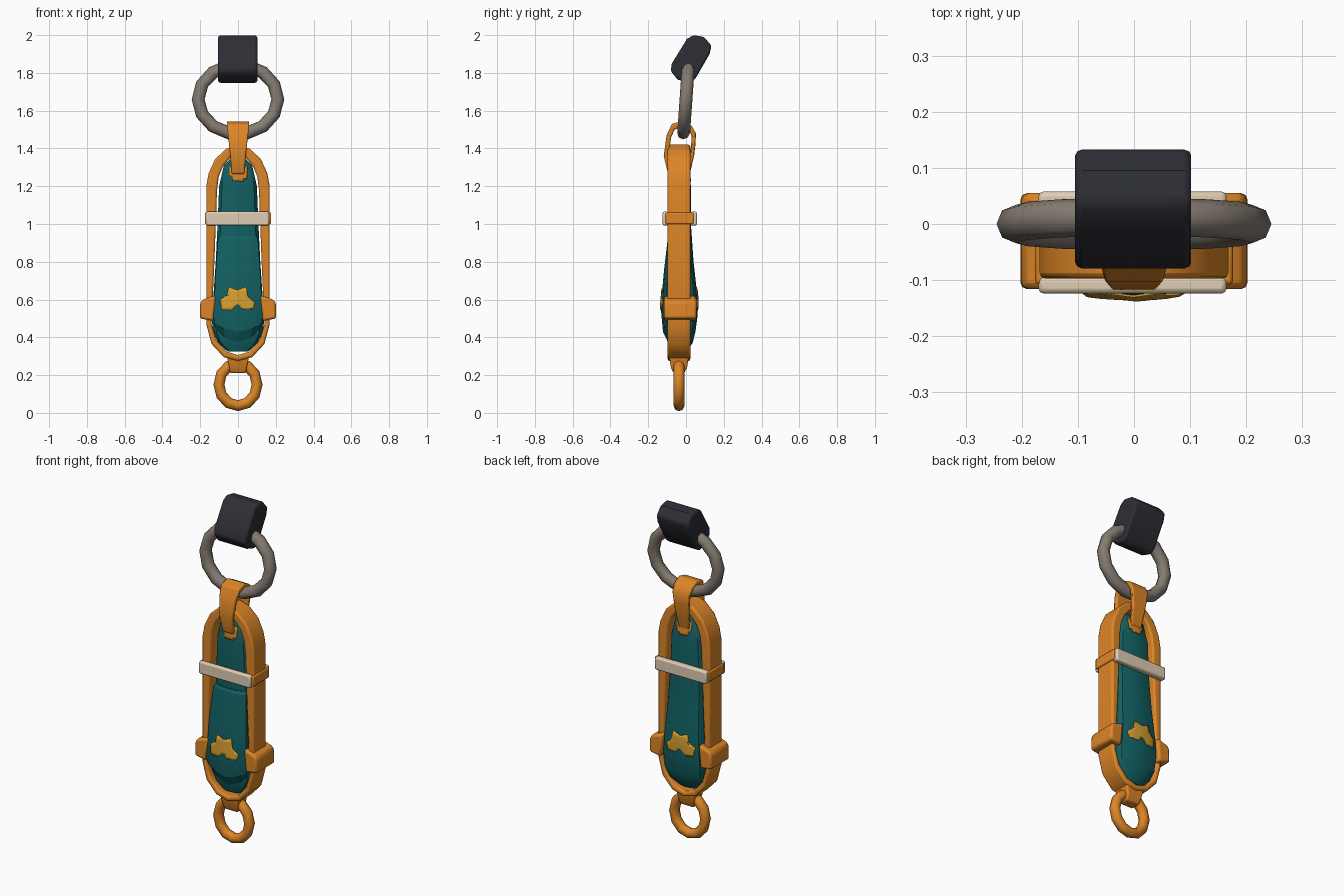
import bpy, bmesh, math
from mathutils import Vector
from mathutils.bvhtree import BVHTree

if "Cube" in bpy.data.objects:
    bpy.data.objects.remove(bpy.data.objects["Cube"])


def material(name, rgb):
    m = bpy.data.materials.new(name)
    m.diffuse_color = (*rgb, 1)
    m.use_nodes = True
    m.node_tree.nodes["Principled BSDF"].inputs["Base Color"].default_value = m.diffuse_color
    return m


ORANGE = material("orange", (0.72, 0.235, 0.02))
YELLOW = material("amber", (0.66, 0.34, 0.03))
TEAL = material("teal", (0.006, 0.118, 0.125))
BLACK = material("charcoal", (0.027, 0.027, 0.037))
GREY = material("warm grey", (0.235, 0.2, 0.165))
CREAM = material("cream", (0.74, 0.61, 0.45))


def finish(name, bm, mat, bevel=0.0, angle=35):
    bmesh.ops.recalc_face_normals(bm, faces=bm.faces)
    me = bpy.data.meshes.new(name)
    bm.to_mesh(me)
    bm.free()
    ob = bpy.data.objects.new(name, me)
    bpy.context.collection.objects.link(ob)
    me.materials.append(mat)
    if bevel:
        b = ob.modifiers.new("bevel", "BEVEL")
        b.width, b.segments, b.limit_method = bevel, 2, "ANGLE"
        b.angle_limit = math.radians(40)
    bpy.context.view_layer.objects.active = ob
    ob.select_set(True)
    bpy.ops.object.shade_smooth_by_angle(angle=math.radians(angle))
    ob.select_set(False)
    return ob


def loft(name, rings, mat, bevel=0.0, closed=False, angle=35):
    """Skin equal-length rings; closed joins the last ring to the first."""
    bm = bmesh.new()
    vs = [[bm.verts.new(p) for p in r] for r in rings]
    n = len(rings[0])
    for a, b in zip(vs, vs[1:] + (vs[:1] if closed else [])):
        for i in range(n):
            j = (i + 1) % n
            bm.faces.new((a[i], a[j], b[j], b[i]))
    if not closed:
        bm.faces.new(vs[0])
        bm.faces.new(vs[-1])
    return finish(name, bm, mat, bevel, angle)


def box(name, x, y, z, mat, bevel):
    ring = lambda h: [(x[0], y[0], h), (x[1], y[0], h), (x[1], y[1], h), (x[0], y[1], h)]
    return loft(name, [ring(z[0]), ring(z[1])], mat, bevel)


def link_ring(name, centre, rx, rz, r, segs, tilt, mat):
    rings = []
    for i in range(segs):
        a = 2 * math.pi * i / segs
        ring = []
        for k in range(8):
            b = 2 * math.pi * k / 8
            c = r * math.cos(b)
            dz = (rz + c) * math.sin(a)
            ring.append((centre[0] + (rx + c) * math.cos(a),
                         centre[1] + r * math.sin(b) + dz * tilt, centre[2] + dz))
        rings.append(ring)
    return loft(name, rings, mat, closed=True, angle=50)


def mirrored(half):
    """Half outline from x=0 to x=0, right side, completed on the left."""
    return half + [(-x, z) for x, z in half[-2:0:-1]]


# black strap loop at the top, a tilted rounded prism
prof = [(0.04, 2.0), (0.095, 1.99), (0.135, 1.945), (0.125, 1.90), (0.05, 1.77),
        (0.015, 1.745), (-0.045, 1.765), (-0.081, 1.81), (-0.075, 1.85), (0.005, 1.98)]
loft("top_strap", [[(x, y, z) for y, z in prof] for x in (-0.105, 0.102)], BLACK, 0.012)

# metal rings
link_ring("large_ring", (0, 0, 1.66), 0.211, 0.183, 0.034, 14, 0.07, GREY)
link_ring("lower_ring", (0, -0.037, 0.15), 0.101, 0.112, 0.029, 12, 0, ORANGE)

# oval frame, thicker towards the top
outer = mirrored([(0, 1.42), (0.06, 1.40), (0.12, 1.345), (0.155, 1.27), (0.168, 1.20),
                  (0.168, 0.80), (0.168, 0.47), (0.14, 0.365), (0.075, 0.295), (0, 0.275)])
inner = mirrored([(0, 1.365), (0.042, 1.35), (0.08, 1.305), (0.102, 1.25), (0.111, 1.18),
                  (0.125, 0.80), (0.14, 0.47), (0.117, 0.388), (0.062, 0.325), (0, 0.306)])
rings = []
for o, i in zip(outer, inner):
    rings.append([(o[0], -0.097, o[1]), (o[0], 0.023, o[1]),
                  (i[0], 0.023, i[1]), (i[0], -0.097, i[1])])
loft("frame", rings, ORANGE, 0.01, closed=True)

# hanger strap joining the frame to the large ring, flared upward
outer = [(-0.095, 1.265), (-0.118, 1.36), (-0.103, 1.47), (-0.075, 1.53), (-0.02, 1.545),
         (0.03, 1.52), (0.053, 1.48), (0.05, 1.42), (0.043, 1.36), (0.02, 1.265)]
inner = [(-0.075, 1.30), (-0.094, 1.36), (-0.078, 1.46), (-0.06, 1.50), (-0.02, 1.515),
         (0.015, 1.497), (0.03, 1.465), (0.027, 1.42), (0.022, 1.36), (0.005, 1.30)]
rings = []
for o, i in zip(outer, inner):
    wo, wi = (0.034 + 0.026 * max(0, min(1, (p[1] - 1.3) / 0.23)) for p in (o, i))
    rings.append([(-wo, *o), (wo, *o), (wi, *i), (-wi, *i)])
loft("hanger_strap", rings, ORANGE, 0.007, closed=True)

# teal body: z, half width, front y, back y
rows = [(1.345, 0.04, -0.06, -0.01), (1.31, 0.075, -0.078, 0.01), (1.2, 0.10, -0.085, 0.026),
        (1.0, 0.108, -0.082, 0.026), (0.8, 0.118, -0.082, 0.04), (0.62, 0.13, -0.09, 0.06),
        (0.52, 0.138, -0.095, 0.062), (0.43, 0.135, -0.098, 0.05), (0.37, 0.105, -0.09, 0.035),
        (0.325, 0.055, -0.075, 0.0)]
rings = []
for z, w, f, b in rows:
    mid = (f + b) / 2
    ring = []
    for s, t in ((1, 0.35), (0.85, 0.75), (0.45, 0.95), (0, 1), (-0.45, 0.95), (-0.85, 0.75), (-1, 0.35)):
        ring.append((s * w, mid + t * (b - mid), z))
    rings.append(ring + [(x, 2 * mid - y, z) for x, y, z in reversed(ring)])
body = loft("body", rings, TEAL)

# raised front panel with a pointed lower end: centre z, side z, half width, front y
rings = []
for zc, zs, w, f in ((0.935, 0.935, 0.10, -0.088), (0.92, 0.92, 0.106, -0.097),
                     (0.75, 0.75, 0.118, -0.117), (0.56, 0.51, 0.13, -0.134),
                     (0.43, 0.475, 0.125, -0.122), (0.375, 0.44, 0.115, -0.096)):
    ring = []
    for s, d in ((-1, 0.022), (-0.6, 0.007), (0, 0), (0.6, 0.007), (1, 0.022)):
        ring.append((s * w, f + d, zc + (zs - zc) * s * s))
    rings.append(ring + [(w, -0.055, zs), (-w, -0.055, zs)])
panel = loft("front_panel", rings, TEAL, angle=20)


def decal(name, outline, mat, side, targets):
    """Thin patch draped onto the front (-1) or back (+1) surface."""
    bm = bmesh.new()
    bm.faces.new([bm.verts.new((x, side, z)) for x, z in outline])
    for axis, cuts in (((1, 0, 0), [i * 0.02 for i in range(-4, 5)]),
                       ((0, 0, 1), [0.56, 0.58, 0.6, 0.62, 0.64, 1.24, 1.26, 1.28])):
        for c in cuts:
            bmesh.ops.bisect_plane(bm, geom=bm.verts[:] + bm.edges[:] + bm.faces[:],
                                   plane_co=Vector(axis) * c, plane_no=axis)
    trees = []
    for t in targets:
        tm = bmesh.new()
        tm.from_mesh(t.data)
        trees.append(BVHTree.FromBMesh(tm))
        tm.free()
    for v in bm.verts:
        hits = [tr.ray_cast(v.co, Vector((0, -side, 0)))[0] for tr in trees]
        ys = [h.y for h in hits if h]
        v.co.y = side * (max(side * y for y in ys) + 0.003) if ys else 0
    bmesh.ops.triangulate(bm, faces=bm.faces)
    ob = finish(name, bm, mat)
    s = ob.modifiers.new("thickness", "SOLIDIFY")
    s.thickness, s.offset = 0.004, 0


# painted patches on both faces
splash = [(-0.085, 0.545), (-0.095, 0.6), (-0.06, 0.62), (-0.048, 0.667), (-0.005, 0.65),
          (0.042, 0.667), (0.053, 0.613), (0.09, 0.585), (0.08, 0.553), (0.027, 0.547),
          (-0.005, 0.575), (-0.037, 0.543)]
top_patch = [(-0.045, 1.305), (-0.045, 1.255), (-0.03, 1.255), (-0.028, 1.228), (0.028, 1.225),
             (0.032, 1.24), (0.048, 1.24), (0.05, 1.305)]
for side, label in ((-1, "front"), (1, "back")):
    decal(label + "_splash", splash, YELLOW, side, (body, panel))
    decal(label + "_top_patch", top_patch, ORANGE, side, (body,))

# cream cross bars and the orange collar ends between them
box("front_bar", (-0.17, 0.165), (-0.124, -0.094), (0.992, 1.065), CREAM, 0.009)
box("back_bar", (-0.17, 0.165), (0.022, 0.058), (0.992, 1.065), CREAM, 0.009)
for s, label in ((-1, "left"), (1, "right")):
    box(label + "_collar", sorted((s * 0.13, s * 0.176)), (-0.108, 0.04), (1.0, 1.06), ORANGE, 0.006)

    # side clips round the frame
    out = [(0.118, 0.622), (0.185, 0.60), (0.2, 0.585), (0.203, 0.50), (0.13, 0.487)]
    loft(label + "_clip", [[(s * x, y, z) for x, z in out] for y in (-0.116, 0.055)], ORANGE, 0.012)

# lower connector holding the small ring
rings = [[(-w, a, z), (w, a, z), (w, b, z), (-w, b, z)]
         for z, w, a, b in ((0.21, 0.042, -0.065, -0.01), (0.24, 0.046, -0.08, 0.006),
                            (0.305, 0.06, -0.09, 0.015))]
loft("lower_connector", rings, ORANGE, 0.007)
